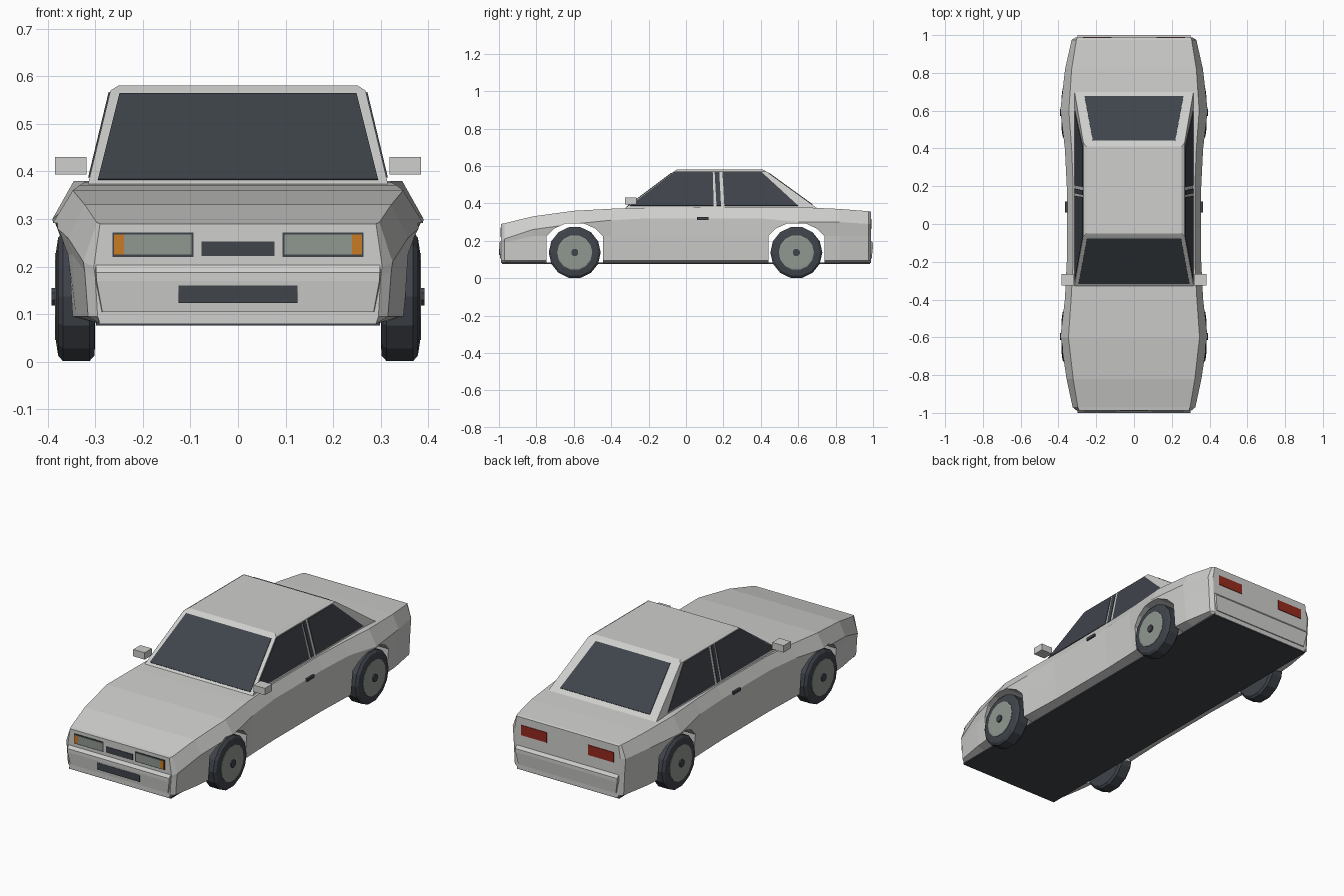
import bpy, bmesh, math
from mathutils import Vector

if "Cube" in bpy.data.objects:
    bpy.data.objects.remove(bpy.data.objects["Cube"])


def material(name, r, g, b):
    m = bpy.data.materials.new(name)
    m.use_nodes = True
    m.diffuse_color = (r, g, b, 1)
    m.node_tree.nodes["Principled BSDF"].inputs["Base Color"].default_value = (r, g, b, 1)
    return m


PAINT = material("silver paint", .62, .62, .61)
DARK = material("dark glass and rubber", .05, .058, .07)
LENS = material("grey lens", .28, .31, .28)
AMBER = material("amber", .58, .2, .017)
RED = material("tail red", .3, .023, .013)


def build(name, verts, faces, mat):
    bm = bmesh.new()
    vs = [bm.verts.new(v) for v in verts]
    for f in faces:
        bm.faces.new([vs[i] for i in f])
    bmesh.ops.recalc_face_normals(bm, faces=bm.faces)
    me = bpy.data.meshes.new(name)
    bm.to_mesh(me)
    bm.free()
    me.materials.append(mat)
    ob = bpy.data.objects.new(name, me)
    bpy.context.collection.objects.link(ob)
    return ob


def loft(name, rings, mat):
    """Skin a list of equal-length closed rings and cap both ends."""
    n = len(rings[0])
    faces = [[k * n + i, k * n + (i + 1) % n, (k + 1) * n + (i + 1) % n, (k + 1) * n + i]
             for k in range(len(rings) - 1) for i in range(n)]
    faces += [list(range(n)), [(len(rings) - 1) * n + i for i in range(n)]]
    return build(name, [v for r in rings for v in r], faces, mat)


def box(name, x, y, z, mat):
    return loft(name, [[(x[0], b, c), (x[1], b, c), (x[1], b, d), (x[0], b, d)]
                       for b, c, d in ((y[0], *z), (y[1], *z))], mat)


def plate(name, corners, out, mat):
    """Thin plate lying just proud of a surface, facing along out."""
    n = Vector(out).normalized()
    base = [Vector(c) for c in corners]
    return loft(name, [[c - n * .002 for c in base], [c + n * .003 for c in base]], mat)


# Body shell: y, tuck, lower side, crease width, crease height, top width, top height
stations = [
    (-.988, .295, .300, .303, .20, .290, .290),
    (-.970, .315, .322, .325, .21, .297, .293),
    (-.82, .340, .348, .357, .26, .322, .330),
    (-.60, .362, .375, .390, .29, .347, .360),
    (-.40, .350, .360, .366, .31, .333, .371),
    (-.20, .343, .352, .356, .32, .322, .377),
    (.20, .343, .352, .356, .32, .322, .380),
    (.40, .350, .360, .366, .32, .330, .380),
    (.60, .362, .375, .390, .30, .345, .380),
    (.82, .345, .355, .365, .30, .330, .370),
    (.975, .318, .325, .330, .29, .305, .358),
    (.988, .300, .305, .308, .29, .298, .355),
]
rings = []
for y, tuck, low, wide, zc, top, zt in stations:
    half = [(.29, .08), (tuck, .095), (low, min(.225, zc - .02)), (wide, zc), (top, zt)]
    rings.append([(x, y, z) for x, z in half] + [(-x, y, z) for x, z in reversed(half)])
body = loft("body_shell", rings, PAINT)

# Wheel arches cut through the shell
arch = [(-.15, -.1), (-.15, .225), (-.11, .265), (-.05, .292), (.05, .292),
        (.11, .265), (.15, .225), (.15, -.1)]
for yc in (-.595, .59):
    cutter = loft("arch_cutter", [[(x, yc + a, z) for a, z in arch] for x in (-.5, .5)], PAINT)
    cutter.hide_render = True
    mod = body.modifiers.new("arch", 'BOOLEAN')
    mod.operation = 'DIFFERENCE'
    mod.solver = 'EXACT'
    mod.object = cutter
    bpy.context.view_layer.objects.active = body
    bpy.ops.object.modifier_apply(modifier=mod.name)
    bpy.data.objects.remove(cutter)

box("floor_pan", (-.298, .298), (-.985, .985), (.076, .084), DARK)


# Cabin: four rings up to a chamfered roof
def side_x(z):
    return .316 - .24 * (z - .37)


def cabin_ring(x, front, back, z):
    return [(-x, front, z), (x, front, z), (x, back, z), (-x, back, z)]


loft("cabin", [cabin_ring(side_x(.36), -.345, .72, .36),
               cabin_ring(side_x(.57), -.065, .43, .57),
               cabin_ring(.252, -.05, .41, .58)], PAINT)


# Windscreen and rear window
def front_y(z):
    return -.345 + (z - .36) / .21 * .28


def back_y(z):
    return .72 - (z - .36) / .21 * .29


def cross_window(name, y_at, w_low, w_top, z0, z1, out):
    plate(name, [(-w_low, y_at(z0), z0), (w_low, y_at(z0), z0),
                 (w_top, y_at(z1), z1), (-w_top, y_at(z1), z1)], out, DARK)


cross_window("windscreen", front_y, .294, .249, .382, .562, (0, -.21, .28))
cross_window("rear_window", back_y, .262, .218, .392, .562, (0, .21, .29))

# Side glass, mirrors and handles
panes = {
    "front_side_window": (-.30, .148, .143, -.065),
    "door_pillar_trim": (.163, .187, .178, .153),
    "rear_side_window": (.205, .60, .405, .195),
}
for s, label in ((1, "left"), (-1, "right")):
    for name, ys in panes.items():
        zs = (.387, .387, .566, .566)
        plate(f"{label}_{name}", [(s * side_x(z), y, z) for y, z in zip(ys, zs)],
              (s, 0, .24), DARK)
    box(f"{label}_mirror", (s * .318, s * .385), (-.325, -.265), (.394, .43), PAINT)
    box(f"{label}_door_handle", (s * .345, s * .364), (.06, .12), (.312, .326), DARK)

# Bumpers, with a ledge on top and tucked lower corners
for name, d in (("front_bumper", -1), ("rear_bumper", 1)):
    loft(name, [[(-w - .005, d * .97, z), (w + .005, d * .97, z), (w, d * y, z), (-w, d * y, z)]
                for w, y, z in ((.285, .993, .105), (.297, 1, .17), (.298, 1, .188),
                                (.298, .988, .203))], PAINT)


def panel(name, x, z, y, mat):
    d = math.copysign(1, y)
    plate(name, [(x[0], y, z[0]), (x[1], y, z[0]), (x[1], y, z[1]), (x[0], y, z[1])],
          (0, d, 0), mat)


# Nose and tail details
panel("grille", (-.077, .077), (.222, .253), -.988, DARK)
panel("lower_intake", (-.125, .125), (.124, .16), -.9975, DARK)
for s, label in ((1, "left"), (-1, "right")):
    panel(f"{label}_headlight_frame", (s * .093, s * .264), (.22, .272), -.988, DARK)
    panel(f"{label}_headlight", (s * .098, s * .24), (.225, .267), -.990, LENS)
    panel(f"{label}_indicator", (s * .24, s * .261), (.225, .267), -.990, AMBER)
    panel(f"{label}_tail_light", (s * .12, s * .27), (.262, .315), .988, RED)


# Wheels: lathed rings of (distance outward, radius)
def lathe(name, profile, s, yc, mat, n=14):
    loft(name, [[(s * x, yc + r * math.sin((i + .5) * math.tau / n),
                  .137 - r * math.cos((i + .5) * math.tau / n)) for i in range(n)]
                for x, r in profile], mat)


for yc, end in ((-.595, "front"), (.59, "rear")):
    for s, label in ((1, "left"), (-1, "right")):
        name = f"{end}_{label}"
        lathe(name + "_tyre", [(.30, .10), (.302, .128), (.312, .139), (.368, .139),
                               (.378, .127), (.382, .10)], s, yc, DARK)
        lathe(name + "_rim", [(.37, .094), (.384, .094), (.385, .085)], s, yc, LENS)
        lathe(name + "_hub_cap", [(.38, .02), (.392, .02)], s, yc, DARK, 8)
